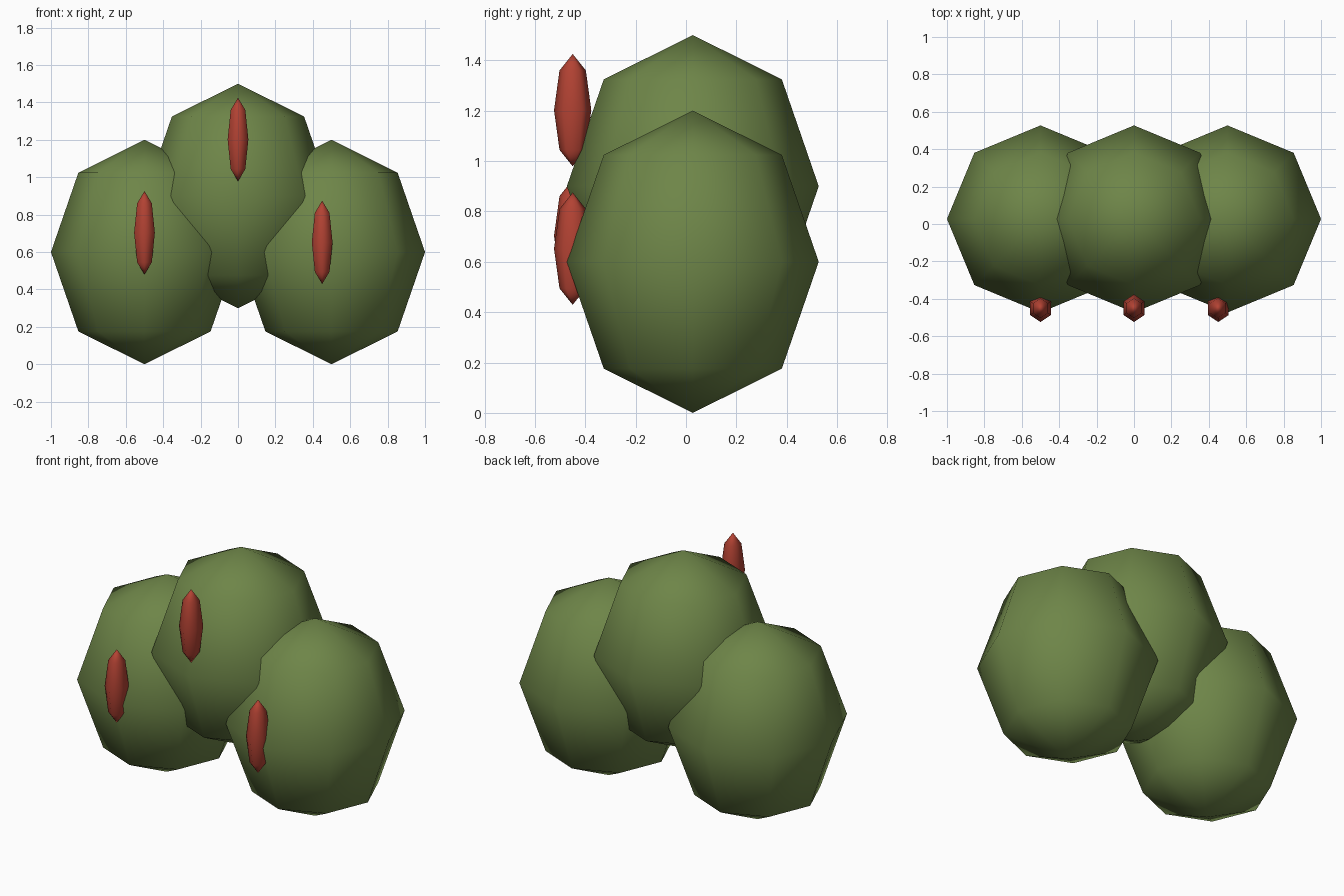
import bpy

if "Cube" in bpy.data.objects:
    bpy.data.objects.remove(bpy.data.objects["Cube"])


def material(name, color):
    mat = bpy.data.materials.new(name)
    mat.diffuse_color = (*color, 1.0)
    mat.use_nodes = True
    mat.node_tree.nodes["Principled BSDF"].inputs["Base Color"].default_value = mat.diffuse_color
    return mat


green = material("cactus_green", (0.155, 0.235, 0.065))
red = material("spine_red", (0.45, 0.055, 0.033))


def low_sphere(name, segments, location, scale, mat):
    """Smooth low-poly ball, stretched to an ellipsoid."""
    bpy.ops.mesh.primitive_uv_sphere_add(segments=segments, ring_count=4, radius=1, location=location)
    obj = bpy.context.object
    obj.name = name
    obj.scale = scale
    obj.data.materials.append(mat)
    bpy.ops.object.shade_smooth()
    return obj


# Three overlapping body lobes
for name, x, z in (("left_lobe", -0.5, 0.6), ("middle_lobe", 0, 0.9), ("right_lobe", 0.5, 0.6)):
    low_sphere(name, 8, (x, 0.027, z), (0.5, 0.5, 0.6), green)

# Slim six-sided spines on the front, with a corner facing forward
for name, x, z in (("left_spine", -0.5, 0.703), ("middle_spine", 0, 1.202), ("right_spine", 0.45, 0.652)):
    low_sphere(name, 6, (x, -0.45, z), (0.064, 0.074, 0.223), red)
